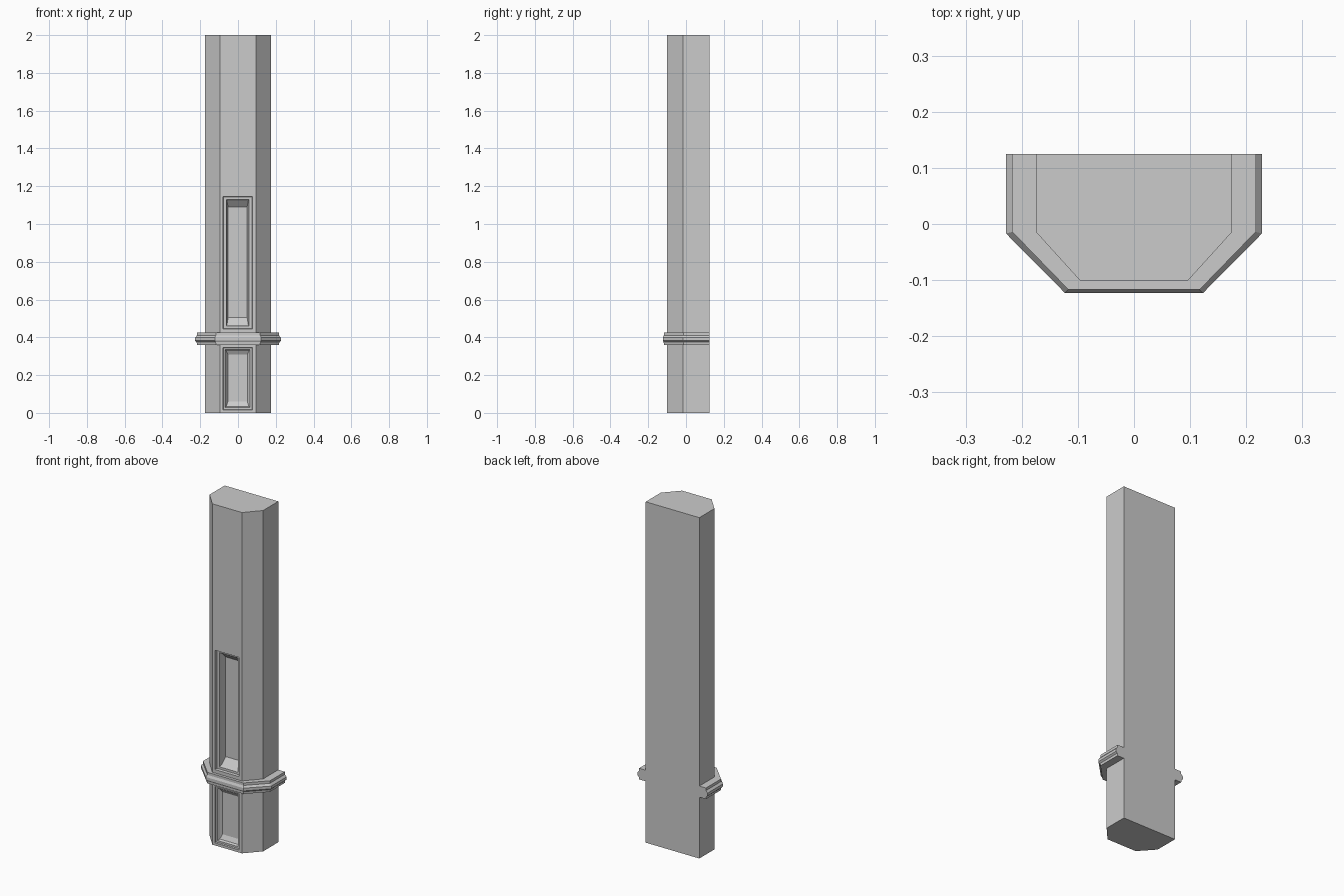
import bpy, bmesh

if "Cube" in bpy.data.objects:
    bpy.data.objects.remove(bpy.data.objects["Cube"])


def finish(bm, name):
    bmesh.ops.recalc_face_normals(bm, faces=bm.faces)
    me = bpy.data.meshes.new(name)
    bm.to_mesh(me)
    bm.free()
    ob = bpy.data.objects.new(name, me)
    bpy.context.collection.objects.link(ob)
    return ob


def loft(name, rings):
    """Bridge equal-length rings of points and cap both ends."""
    bm = bmesh.new()
    loops = [[bm.verts.new(p) for p in ring] for ring in rings]
    for a, b in zip(loops, loops[1:]):
        for i in range(len(a)):
            j = (i + 1) % len(a)
            bm.faces.new((a[i], a[j], b[j], b[i]))
    bm.faces.new(loops[0])
    bm.faces.new(loops[-1])
    return finish(bm, name)


def outline(side_x, side_y, front_x, front_y, z):
    """Half-octagon footprint with a flat back."""
    half = [(side_x, 0.125), (side_x, side_y), (front_x, front_y)]
    pts = half + [(-x, y) for x, y in reversed(half)]
    return [(x, y, z) for x, y in pts]


# Shaft
shaft = loft("pillar_shaft", [outline(0.174, -0.015, 0.096, -0.101, z) for z in (0, 2)])


# Recessed panels: nested rectangles (half width, z low, z high, y)
def recess(name, steps):
    cutter = loft(name, [[(-w - 0.002, y, lo), (w - 0.002, y, lo), (w - 0.002, y, hi), (-w - 0.002, y, hi)]
                         for w, lo, hi, y in steps])
    cutter.hide_render = True
    mod = shaft.modifiers.new(name, "BOOLEAN")
    mod.operation = "DIFFERENCE"
    mod.solver = "EXACT"
    mod.object = cutter
    bpy.context.view_layer.objects.active = shaft
    bpy.ops.object.modifier_apply(modifier=name)
    bpy.data.objects.remove(cutter)


recess("upper_panel", [(0.078, 0.445, 1.145, -0.15), (0.078, 0.445, 1.145, -0.101),
                       (0.076, 0.447, 1.143, -0.085), (0.060, 0.460, 1.130, -0.085),
                       (0.057, 0.465, 1.125, -0.070), (0.050, 0.505, 1.090, -0.040)])
recess("lower_panel", [(0.078, 0.015, 0.345, -0.15), (0.078, 0.015, 0.345, -0.101),
                       (0.076, 0.017, 0.343, -0.092), (0.066, 0.028, 0.335, -0.092),
                       (0.060, 0.034, 0.328, -0.080), (0.051, 0.060, 0.308, -0.068)])

# Moulded band: straight fillets above and below a projecting nose
band = [(0.217, 0.0, 0.360), (0.219, 0.001, 0.374), (0.228, 0.006, 0.382),
        (0.228, 0.006, 0.398), (0.217, 0.0, 0.410), (0.217, 0.0, 0.425)]
loft("moulded_band", [outline(x, -0.014 - d / 2, 0.117 + d, -0.117 - d, z) for x, d, z in band])
